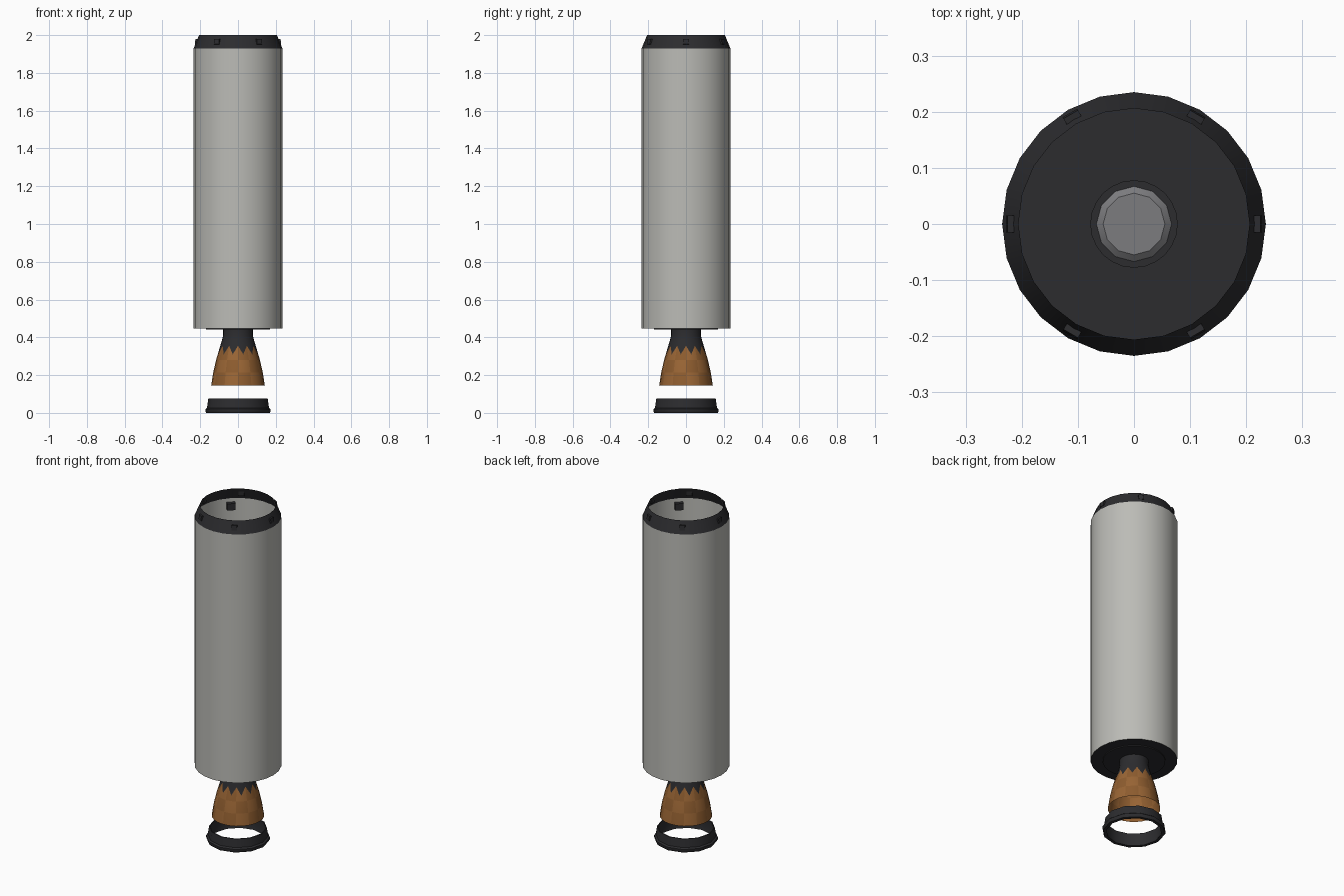
import bpy, bmesh
from math import sin, cos, pi, radians
from mathutils import Matrix

if "Cube" in bpy.data.objects:
    bpy.data.objects.remove(bpy.data.objects["Cube"])


def make_material(name, r, g, b):
    m = bpy.data.materials.new(name)
    m.diffuse_color = (r, g, b, 1)
    m.use_nodes = True
    m.node_tree.nodes["Principled BSDF"].inputs["Base Color"].default_value = m.diffuse_color
    return m


LIGHT = make_material("light_grey", 0.50, 0.50, 0.47)
DARK = make_material("dark_grey", 0.025, 0.025, 0.028)
STEEL = make_material("steel", 0.2, 0.2, 0.21)
BROWN = make_material("brown", 0.32, 0.13, 0.035)
BROWN2 = make_material("deep_brown", 0.27, 0.108, 0.028)


def finish(name, bm, mats, smooth=True):
    me = bpy.data.meshes.new(name)
    bm.to_mesh(me)
    bm.free()
    ob = bpy.data.objects.new(name, me)
    bpy.context.collection.objects.link(ob)
    for m in mats:
        me.materials.append(m)
    if smooth:
        bpy.ops.object.select_all(action='DESELECT')
        ob.select_set(True)
        bpy.context.view_layer.objects.active = ob
        bpy.ops.object.shade_smooth_by_angle(angle=radians(35))
    return ob


def lathe(name, profile, n, mats, paint=None, bend=None, cap_top=False, cap_bottom=False, loop=False):
    """Revolve (radius, z) points listed bottom to top; bend may shift a vertex."""
    bm = bmesh.new()
    rings = []
    for j, point in enumerate(profile):
        ring = []
        for i in range(n):
            r, z = bend(j, i, point) if bend else point
            a = 2 * pi * i / n
            ring.append(bm.verts.new((r * cos(a), r * sin(a), z)))
        rings.append(ring)
    pairs = list(zip(rings, rings[1:])) + ([(rings[-1], rings[0])] if loop else [])
    for j, (lo, hi) in enumerate(pairs):
        for i in range(n):
            k = (i + 1) % n
            f = bm.faces.new((lo[i], lo[k], hi[k], hi[i]))
            f.material_index = paint(j, i) if paint else 0
    if cap_top:
        bm.faces.new(rings[-1])
    if cap_bottom:
        bm.faces.new(rings[0][::-1])
    return finish(name, bm, mats)


def box(name, size, radius, z, angle, tilt=0):
    bm = bmesh.new()
    bmesh.ops.create_cube(bm, size=1)
    mat = (Matrix.Rotation(angle, 4, 'Z') @ Matrix.Translation((radius, 0, z))
           @ Matrix.Rotation(tilt, 4, 'Y') @ Matrix.Diagonal((*size, 1)))
    bm.transform(mat)
    return finish(name, bm, [DARK], smooth=False)


# Tank wall and its dark floor
lathe("tank_body", [(0.235, 0.447), (0.235, 1.93)], 24, [LIGHT])
lathe("tank_floor", [(0.235, 0.447), (0.234, 0.452)], 24, [DARK], cap_top=True, cap_bottom=True)

# Tapered collar on the open top
lathe("top_collar", [(0.235, 1.93), (0.206, 2.0)], 24, [DARK])

# Six latches around the collar, two brackets on the inner wall
for i in range(6):
    box(f"collar_latch_{i + 1}", (0.012, 0.03, 0.028), 0.221, 1.965, i * pi / 3, -0.1)
for i in range(2):
    box(f"inner_bracket_{i + 1}", (0.024, 0.046, 0.04), 0.218, 1.89, radians(135) + i * pi)

# Mounting plate under the tank and feed cap on the floor
lathe("mounting_plate", [(0.17, 0.441), (0.17, 0.447)], 24, [DARK], cap_top=True, cap_bottom=True)
lathe("feed_flange", [(0.078, 0.452), (0.078, 0.456)], 24, [DARK], cap_top=True)
lathe("feed_cap", [(0.067, 0.456), (0.055, 0.466)], 12, [STEEL], cap_top=True)


# Engine bell: checkered brown skirt meeting the dark throat in a zigzag
def zigzag(j, i, p):
    if j != 3:
        return p
    return (0.094, 0.355) if i % 2 == 0 else (0.107, 0.31)


def bell_paint(j, i):
    if j >= 3:
        return 0
    return 1 + (j + i // 2) % 2


lathe("engine_bell",
      [(0.142, 0.145), (0.131, 0.215), (0.116, 0.28), (0.1, 0.33),
       (0.085, 0.385), (0.079, 0.41), (0.079, 0.442)],
      24, [DARK, BROWN, BROWN2], paint=bell_paint, bend=zigzag)

# Separate flanged ring below the bell
lathe("base_ring",
      [(0.150, 0.0), (0.168, 0.0), (0.173, 0.008), (0.173, 0.02), (0.164, 0.027),
       (0.157, 0.076), (0.152, 0.076), (0.156, 0.027)],
      12, [DARK], loop=True)
